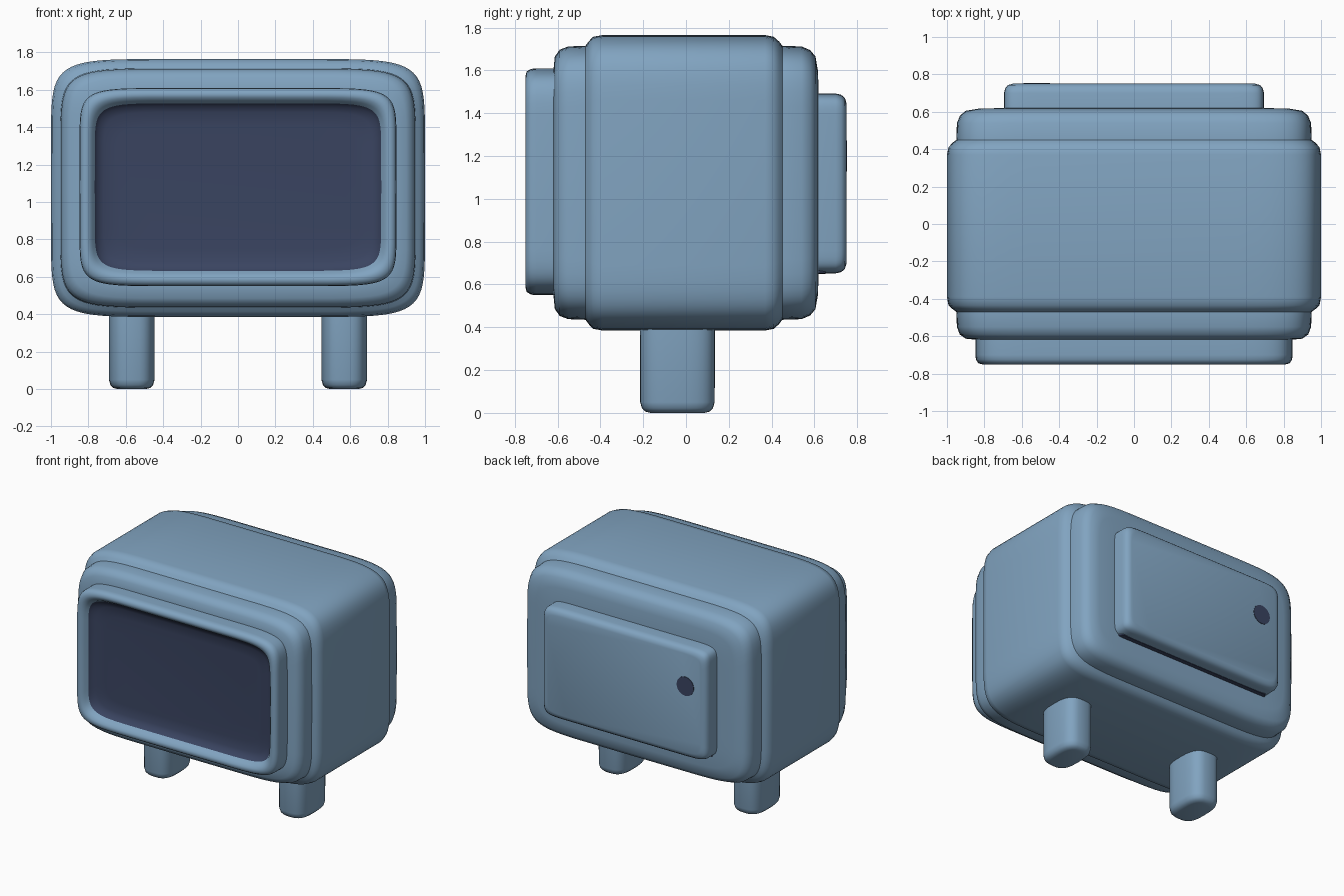
import bpy, bmesh, math
from mathutils import Vector

cube = bpy.data.objects.get("Cube")
if cube:
    bpy.data.objects.remove(cube, do_unlink=True)


def material(name, rgb):
    mat = bpy.data.materials.new(name)
    mat.use_nodes = True
    mat.diffuse_color = (*rgb, 1)
    mat.node_tree.nodes["Principled BSDF"].inputs["Base Color"].default_value = (*rgb, 1)
    return mat


BLUE = material("dusty blue", (0.22, 0.37, 0.53))
NAVY = material("dark navy", (0.042, 0.058, 0.119))


def soft_rect(a, b, power, count):
    """Outline of a rectangle with softly rounded corners."""
    pts = []
    for i in range(count):
        t = math.tau * i / count
        c, s = math.cos(t), math.sin(t)
        pts.append((math.copysign(a * abs(c) ** (2 / power), c),
                    math.copysign(b * abs(s) ** (2 / power), s)))
    return pts


def loft(name, rings, centre, power, axis="Y", mats=(BLUE,), dark=0, count=64):
    """Skin rings of (position, half width, half height); the first `dark` bands take material 1."""
    bm = bmesh.new()
    loops = []
    for pos, a, b in rings:
        loop = []
        for u, v in soft_rect(a, b, power, count):
            co = (u, pos, v) if axis == "Y" else (u, v, pos)
            loop.append(bm.verts.new(Vector(co) + Vector(centre)))
        loops.append(loop)
    first = bm.faces.new(loops[0])
    first.material_index = 1 if dark else 0
    bm.faces.new(loops[-1])
    for k, (p, q) in enumerate(zip(loops, loops[1:])):
        for i in range(count):
            j = (i + 1) % count
            face = bm.faces.new((p[i], p[j], q[j], q[i]))
            face.material_index = 1 if k < dark else 0
    bmesh.ops.recalc_face_normals(bm, faces=bm.faces)
    mesh = bpy.data.meshes.new(name)
    bm.to_mesh(mesh)
    bm.free()
    obj = bpy.data.objects.new(name, mesh)
    bpy.context.collection.objects.link(obj)
    for m in mats:
        mesh.materials.append(m)
    bpy.ops.object.select_all(action="DESELECT")
    obj.select_set(True)
    bpy.context.view_layer.objects.active = obj
    bpy.ops.object.shade_smooth_by_angle(angle=math.radians(50))
    return obj


def inset(y, d, a, b):
    return (y, a - d, b - d)


# Stepped casing: middle block with a smaller step at each end
W, H = 1.0, 0.69
casing = [inset(-0.62, 0.17, W, H), inset(-0.613, 0.10, W, H), inset(-0.59, 0.068, W, H),
          inset(-0.55, 0.053, W, H), inset(-0.47, 0.05, W, H), inset(-0.455, 0.03, W, H),
          inset(-0.435, 0.008, W, H), inset(-0.39, 0, W, H), inset(0.37, 0, W, H),
          inset(0.41, 0.008, W, H), inset(0.435, 0.03, W, H), inset(0.45, 0.05, W, H),
          inset(0.54, 0.053, W, H), inset(0.58, 0.07, W, H), inset(0.605, 0.10, W, H),
          inset(0.617, 0.17, W, H), inset(0.62, 0.3, W, H)]
loft("casing", casing, (0, 0, 1.075), 8)

# Screen surround: recessed dark screen running out over the rounded rim
FW, FH = 0.848, 0.53
surround = [inset(-0.665, 0.20, FW, FH), inset(-0.67, 0.13, FW, FH),
            inset(-0.685, 0.098, FW, FH), inset(-0.705, 0.082, FW, FH),
            inset(-0.73, 0.068, FW, FH), inset(-0.746, 0.05, FW, FH),
            inset(-0.75, 0.035, FW, FH), inset(-0.744, 0.015, FW, FH),
            inset(-0.725, 0.003, FW, FH), inset(-0.70, 0, FW, FH), inset(-0.6, 0, FW, FH)]
loft("screen_surround", surround, (0, 0, 1.08), 9, mats=(BLUE, NAVY), dark=3)

# Back panel with rounded outer edge
PW, PH = 0.695, 0.42
panel = [inset(0.58, 0, PW, PH), inset(0.70, 0, PW, PH), inset(0.725, 0.006, PW, PH),
         inset(0.742, 0.02, PW, PH), inset(0.75, 0.045, PW, PH)]
loft("back_panel", panel, (0, 0, 1.072), 16)

# Dark button plate on the back panel
loft("back_button", [(0.745, 0.072, 0.072), (0.753, 0.072, 0.072)],
     (-0.52, 0, 1.2), 2, mats=(NAVY,), count=24)

# Dark gap line under the back panel
loft("panel_gap", [(0.652, 0.64, 0.02), (0.615, 0.66, 0.02)],
     (0, 0, 0.67), 16, mats=(NAVY,), count=32)

# Pair of stubby oval legs
leg = [(0.0, 0.075, 0.125), (0.006, 0.098, 0.15), (0.022, 0.114, 0.166),
       (0.05, 0.122, 0.174), (0.46, 0.123, 0.176)]
for side, x in (("left", 0.568), ("right", -0.568)):
    loft(side + "_leg", leg, (x, -0.04, 0), 3, axis="Z", count=32)
